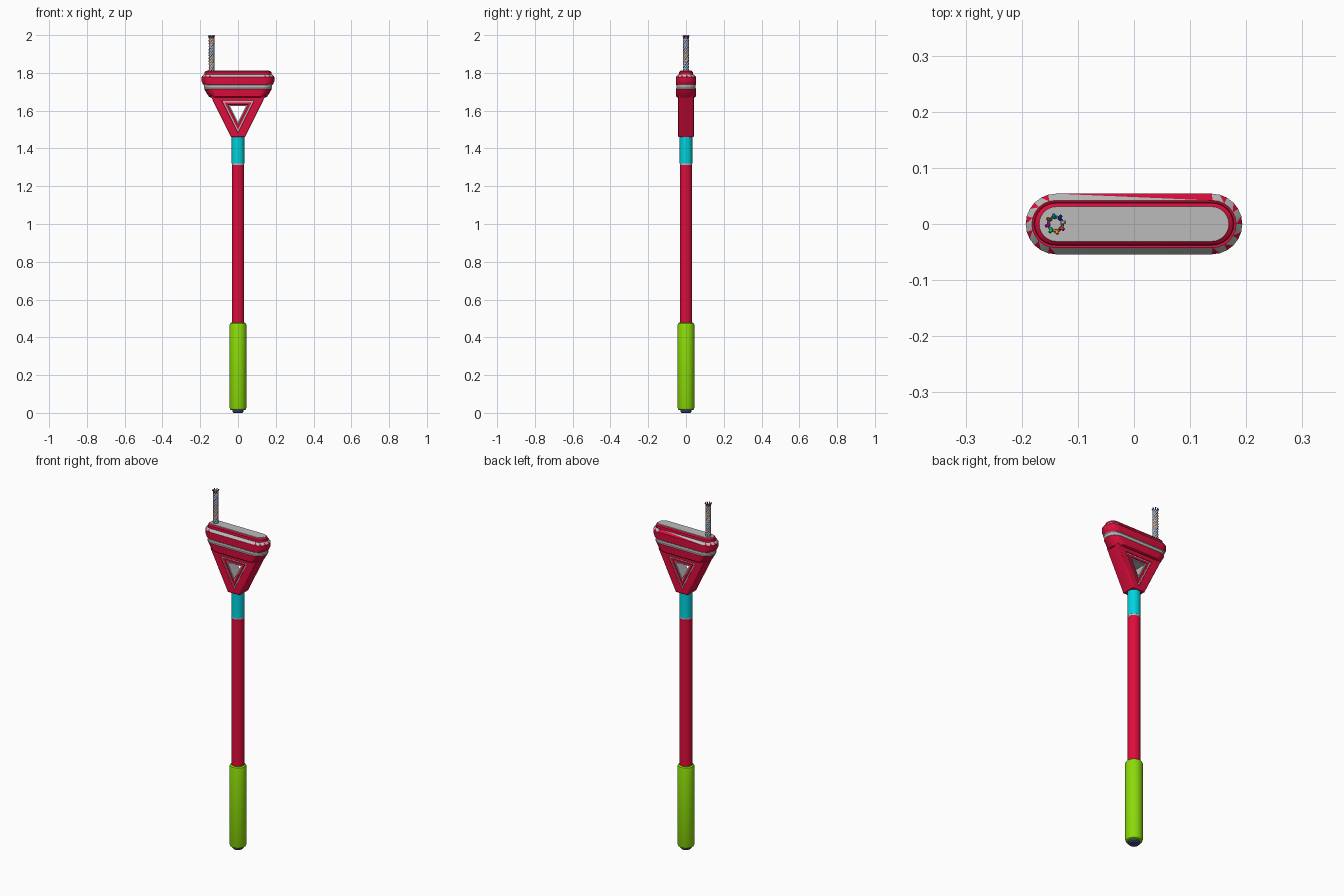
import bpy, bmesh, math

if "Cube" in bpy.data.objects:
    bpy.data.objects.remove(bpy.data.objects["Cube"])

def mat(name, rgb):
    m = bpy.data.materials.new(name)
    m.diffuse_color = (*rgb, 1)
    m.use_nodes = True
    m.node_tree.nodes["Principled BSDF"].inputs["Base Color"].default_value = m.diffuse_color
    return m

RED = mat("red", (0.72, 0.004, 0.045))
LIME = mat("lime", (0.26, 0.70, 0.003))
CYAN = mat("cyan", (0.0, 0.65, 0.73))
NAVY = mat("navy", (0.05, 0.07, 0.2))
GREY = mat("grey", (0.5, 0.5, 0.5))

def finish(ob, mats, angle=35):
    for m in mats:
        ob.data.materials.append(m)
    bpy.ops.object.select_all(action='DESELECT')
    ob.select_set(True)
    bpy.context.view_layer.objects.active = ob
    if ob.type == 'CURVE':
        bpy.ops.object.convert(target='MESH')
    bpy.ops.object.shade_smooth_by_angle(angle=math.radians(angle))
    return bpy.context.object

def loft(name, rings, mats, slots=None, tri_slot=None):
    """Skin a stack of equal-length rings; slots gives a material index per band."""
    bm = bmesh.new()
    vs = [[bm.verts.new(p) for p in r] for r in rings]
    n = len(rings[0])
    for k in range(len(vs) - 1):
        for i in range(n):
            a, b = vs[k][i], vs[k][(i + 1) % n]
            c, d = vs[k + 1][(i + 1) % n], vs[k + 1][i]
            if k == tri_slot:      # split shoulder quads into red and grey triangles
                bm.faces.new((a, b, d)).material_index = i % 2
                bm.faces.new((b, c, d)).material_index = 1
            else:
                bm.faces.new((a, b, c, d)).material_index = slots[k] if slots else 0
    bm.faces.new(vs[0][::-1])
    bm.faces.new(vs[-1]).material_index = slots[-1] if slots else 0
    me = bpy.data.meshes.new(name)
    bm.to_mesh(me)
    bm.free()
    ob = bpy.data.objects.new(name, me)
    bpy.context.collection.objects.link(ob)
    return finish(ob, mats)

def turned(name, profile, m, x=0, n=32):
    rings = [[(x + r * math.cos(2 * math.pi * i / n), r * math.sin(2 * math.pi * i / n), z)
              for i in range(n)] for r, z in profile]
    return loft(name, rings, [m])

def stadium(half_len, half_wid, z, seg=12):
    pts = []
    for sx, a0 in ((1, -90), (-1, 90)):
        for i in range(seg + 1):
            a = math.radians(a0 + 180 * i / seg)
            pts.append((sx * (half_len - half_wid) + half_wid * math.cos(a),
                        half_wid * math.sin(a), z))
    return pts

def plate(name, outlines, half_depth, bevel, m):
    """Upright plate (with holes) from closed x-z outlines."""
    cu = bpy.data.curves.new(name, 'CURVE')
    cu.dimensions, cu.fill_mode = '2D', 'BOTH'
    cu.extrude, cu.bevel_depth, cu.offset = half_depth - bevel, bevel, -bevel
    cu.bevel_resolution = 2
    for pts in outlines:
        sp = cu.splines.new('POLY')
        sp.points.add(len(pts) - 1)
        for p, (x, z) in zip(sp.points, pts):
            p.co = (x, z, 0, 1)
        sp.use_cyclic_u = True
    ob = bpy.data.objects.new(name, cu)
    ob.rotation_euler.x = math.pi / 2
    bpy.context.collection.objects.link(ob)
    return finish(ob, [m])

# Handle
turned("end_cap", [(0.024, 0), (0.03, 0.006), (0.03, 0.03)], NAVY)
turned("grip", [(0.034, 0.014), (0.041, 0.018), (0.045, 0.03), (0.045, 0.463),
                (0.042, 0.473), (0.035, 0.478)], LIME)
turned("shaft", [(0.033, 0.47), (0.033, 1.312)], RED)
turned("shaft_ring", [(0.0325, 1.311), (0.0325, 1.321)], GREY)
turned("collar", [(0.0335, 1.32), (0.0335, 1.465)], CYAN)

# Triangular frame with nested trim rings around the opening
def tri(d):
    top, apex = 1.625 + d, 1.54 - math.sqrt(5) * d
    w = 0.5 * (top - apex)
    return [(-w, top), (w, top), (0, apex)]

plate("neck_frame", [[(-0.037, 1.46), (0.037, 1.46), (0.146, 1.68), (-0.146, 1.68)], tri(0.025)],
      0.042, 0.006, RED)
plate("outer_trim", [tri(0.027), tri(0.017)], 0.035, 0, GREY)
plate("inner_frame", [tri(0.018), tri(0.006)], 0.039, 0.002, RED)
plate("inner_trim", [tri(0.007), tri(0)], 0.034, 0, GREY)

# Head: stacked stadium sections with grey groove, shoulder and top
sections = [(0.148, 0.047, 1.670), (0.155, 0.053, 1.675), (0.180, 0.054, 1.716),
            (0.178, 0.051, 1.720), (0.181, 0.051, 1.735), (0.185, 0.054, 1.738),
            (0.193, 0.054, 1.757), (0.193, 0.054, 1.778), (0.182, 0.042, 1.792),
            (0.178, 0.038, 1.790), (0.177, 0.037, 1.804), (0.169, 0.031, 1.810)]
loft("head", [stadium(*s) for s in sections], [RED, GREY],
     [0, 0, 1, 1, 1, 0, 0, 1, 0, 0, 0, 1], tri_slot=7)
loft("top_panel", [stadium(0.165, 0.028, 1.806), stadium(0.165, 0.028, 1.812)], [GREY])

# Cable: grey sheath with twisted coloured wires flaring at the tip
CX = -0.14
turned("cable_sheath", [(0.0145, 1.80), (0.0145, 1.985)], GREY, CX, 20)
wires = [(0.6, 0, 0.6), (0, 0.6, 0.05), (0.8, 0.25, 0.02), (0.75, 0.02, 0.02),
         (0.85, 0.85, 0.85), (0.02, 0.03, 0.7), (0, 0.5, 0.65), (0.25, 0.12, 0.03)]
for i, rgb in enumerate(wires):
    path = [(0.0122, 1.80 + 0.185 * k / 36, k / 36) for k in range(37)]
    path += [(0.0125, 1.991, 1.02), (0.015, 1.9955, 1.02), (0.018, 1.997, 1.02)]
    cu = bpy.data.curves.new("wire", 'CURVE')
    cu.dimensions, cu.bevel_depth, cu.bevel_resolution = '3D', 0.003, 2
    cu.use_fill_caps = True
    sp = cu.splines.new('POLY')
    sp.points.add(len(path) - 1)
    for p, (r, z, t) in zip(sp.points, path):
        a = 2 * math.pi * (i / len(wires) + 1.5 * t)
        p.co = (CX + r * math.cos(a), r * math.sin(a), z, 1)
    ob = bpy.data.objects.new(f"wire_{i + 1}", cu)
    bpy.context.collection.objects.link(ob)
    finish(ob, [mat(f"wire_colour_{i + 1}", rgb)], 60)
